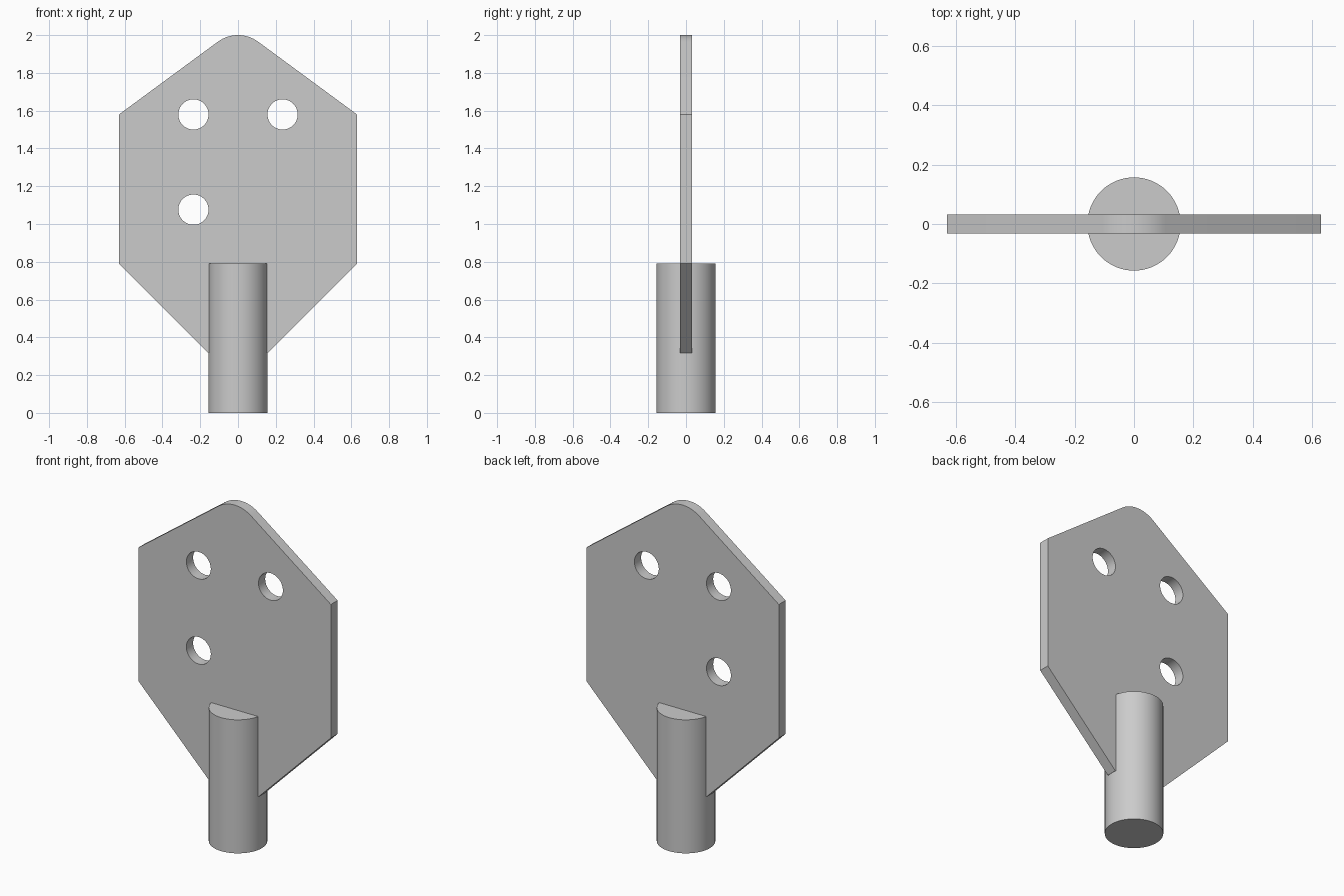
import bpy, bmesh, math

cube = bpy.data.objects.get("Cube")
if cube:
    bpy.data.objects.remove(cube, do_unlink=True)

metal = bpy.data.materials.new("grey metal")
metal.use_nodes = True
GREY = (0.6, 0.6, 0.6, 1)
metal.diffuse_color = GREY
metal.node_tree.nodes["Principled BSDF"].inputs["Base Color"].default_value = GREY


def prism(name, outline, to_point, depth):
    """Extrude a flat outline; to_point places its 2D points in space."""
    bm = bmesh.new()
    face = bm.faces.new([bm.verts.new(to_point(a, b)) for a, b in outline])
    moved = bmesh.ops.extrude_face_region(bm, geom=[face])["geom"]
    bmesh.ops.translate(bm, vec=depth, verts=[v for v in moved if isinstance(v, bmesh.types.BMVert)])
    bmesh.ops.recalc_face_normals(bm, faces=bm.faces)
    mesh = bpy.data.meshes.new(name)
    bm.to_mesh(mesh)
    bm.free()
    mesh.materials.append(metal)
    obj = bpy.data.objects.new(name, mesh)
    bpy.context.collection.objects.link(obj)
    return obj


def circle(cx, cy, radius, steps):
    return [(cx + radius * math.cos(math.tau * i / steps),
             cy + radius * math.sin(math.tau * i / steps)) for i in range(steps)]


def finish(obj):
    bpy.ops.object.select_all(action='DESELECT')
    obj.select_set(True)
    bpy.context.view_layer.objects.active = obj
    for mod in list(obj.modifiers):
        bpy.ops.object.modifier_apply(modifier=mod.name)
    bpy.ops.object.shade_smooth_by_angle(angle=math.radians(30))


# Plate: six-sided outline with a rounded peak
T = 0.063
R = 0.18
half_angle = math.radians(36.3)
right_side = [(0.157, 0.316), (0.63, 0.79), (0.63, 1.58)]
peak = []
for i in range(17):
    a = half_angle * (1 - i / 8)
    peak.append((R * math.sin(a), 2 - R + R * math.cos(a)))
outline = right_side + peak + [(-x, z) for x, z in reversed(right_side)]
plate = prism("plate", outline, lambda x, z: (x, -T / 2, z), (0, T, 0))

# Three bolt holes through the plate
cutters = []
for x, z in [(-0.236, 1.58), (0.236, 1.58), (-0.236, 1.076)]:
    cutter = prism("hole_cutter", circle(x, z, 0.08, 48), lambda x, z: (x, -T, z), (0, 2 * T, 0))
    cutter.hide_render = True
    cutters.append(cutter)
    cut = plate.modifiers.new("hole", 'BOOLEAN')
    cut.operation = 'DIFFERENCE'
    cut.solver = 'EXACT'
    cut.object = cutter
finish(plate)
for cutter in cutters:
    bpy.data.objects.remove(cutter, do_unlink=True)

# Round pin slotted over the foot of the plate
pin = prism("pin", circle(0, 0, 0.157, 64), lambda x, y: (x, y, 0), (0, 0, 0.79))
finish(pin)
